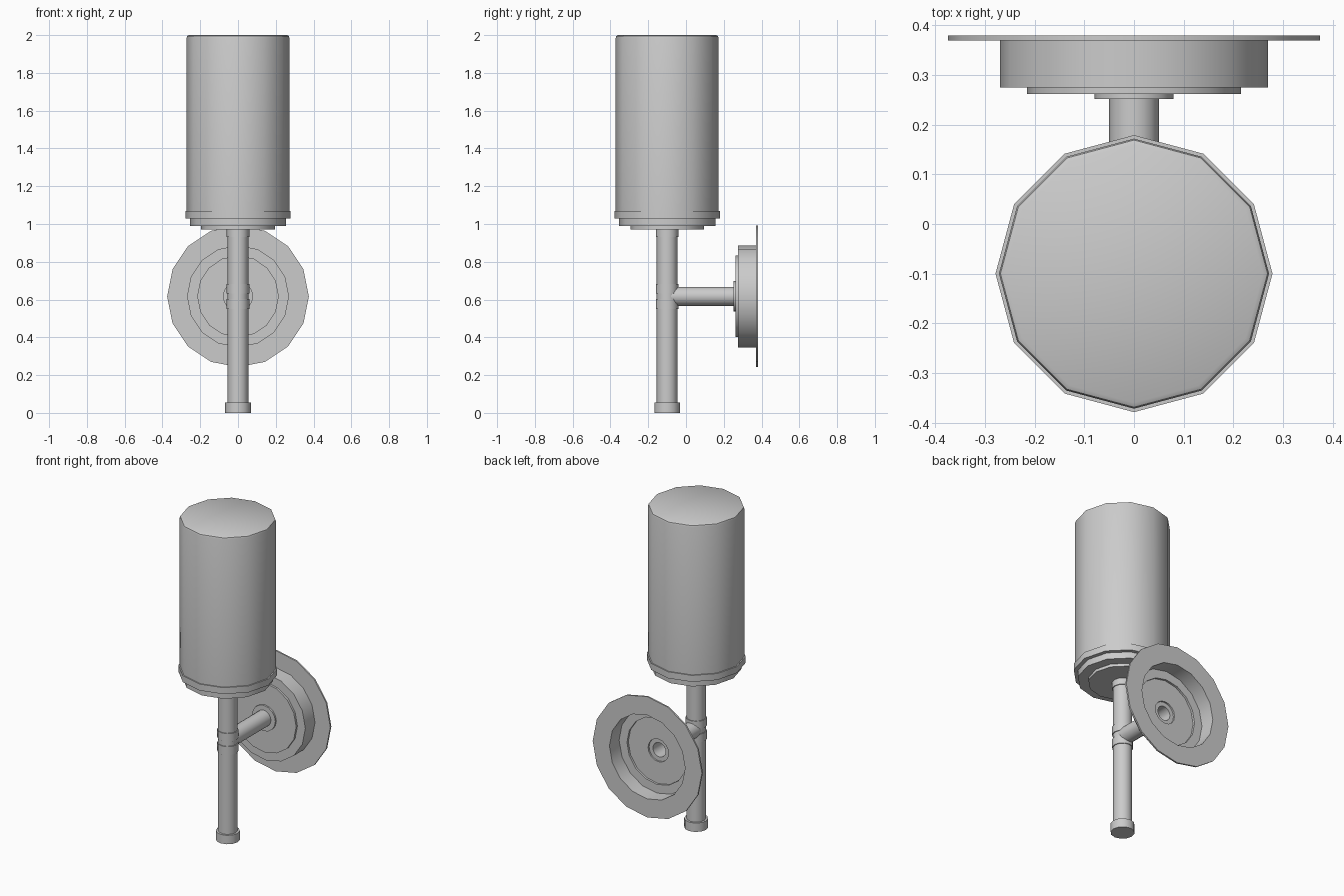
import bpy, bmesh, math

if "Cube" in bpy.data.objects:
    bpy.data.objects.remove(bpy.data.objects["Cube"])


def lathe(name, profile, sides, centre, along_y=False, closed=False):
    """Revolve (radius, position) points round a z axis or a y axis."""
    bm = bmesh.new()
    rings = []
    for r, h in profile:
        ring = []
        for i in range(sides):
            a = 2 * math.pi * i / sides
            u, v = r * math.cos(a), r * math.sin(a)
            co = (u, h, v + centre) if along_y else (u, v + centre, h)
            ring.append(bm.verts.new(co))
        rings.append(ring)
    pairs = list(zip(rings, rings[1:]))
    if closed:
        pairs.append((rings[-1], rings[0]))
    for a, b in pairs:
        for i in range(sides):
            j = (i + 1) % sides
            bm.faces.new((a[i], a[j], b[j], b[i]))
    if not closed:
        bm.faces.new(rings[0])
        bm.faces.new(rings[-1])
    bmesh.ops.recalc_face_normals(bm, faces=bm.faces)
    mesh = bpy.data.meshes.new(name)
    bm.to_mesh(mesh)
    bm.free()
    ob = bpy.data.objects.new(name, mesh)
    bpy.context.collection.objects.link(ob)
    bpy.ops.object.select_all(action='DESELECT')
    ob.select_set(True)
    bpy.context.view_layer.objects.active = ob
    bpy.ops.object.shade_smooth_by_angle(angle=math.radians(35))
    return ob


STEM_Y = -0.1    # stem and shade axis
ARM_Z = 0.617    # arm and wall plate axis

# Shade with softened top rim
lathe("shade", [(0.272, 1.06), (0.272, 1.985), (0.269, 1.995), (0.26, 2.0)],
      12, STEM_Y)

# Stepped holder under the shade
lathe("shade_holder", [(0.195, 0.972), (0.195, 0.99), (0.255, 0.99),
                       (0.255, 1.03), (0.279, 1.03), (0.279, 1.07)],
      12, STEM_Y)

# Stem with end cap, joint bands and top collar
lathe("stem", [(0.055, 0.02), (0.055, 0.98)], 12, STEM_Y)
lathe("end_cap", [(0.068, 0.0), (0.068, 0.055)], 12, STEM_Y)
for name, low, high in (("lower_band", 0.55, 0.602),
                        ("upper_band", 0.633, 0.683),
                        ("top_collar", 0.932, 0.975)):
    lathe(name, [(0.06, low), (0.06, high)], 12, STEM_Y)

# Hollow arm, open at the wall side
lathe("arm", [(0.05, -0.08), (0.05, 0.262), (0.044, 0.262), (0.044, -0.04)],
      16, ARM_Z, along_y=True)

# Hollow stepped wall plate: front profile, then back profile
lathe("wall_plate", [(0.048, 0.252), (0.08, 0.252), (0.08, 0.262),
                     (0.216, 0.262), (0.216, 0.275), (0.27, 0.275),
                     (0.27, 0.37), (0.375, 0.37), (0.375, 0.38),
                     (0.26, 0.38), (0.26, 0.285), (0.206, 0.285),
                     (0.206, 0.272), (0.07, 0.272), (0.07, 0.262),
                     (0.048, 0.262)],
      16, ARM_Z, along_y=True, closed=True)
